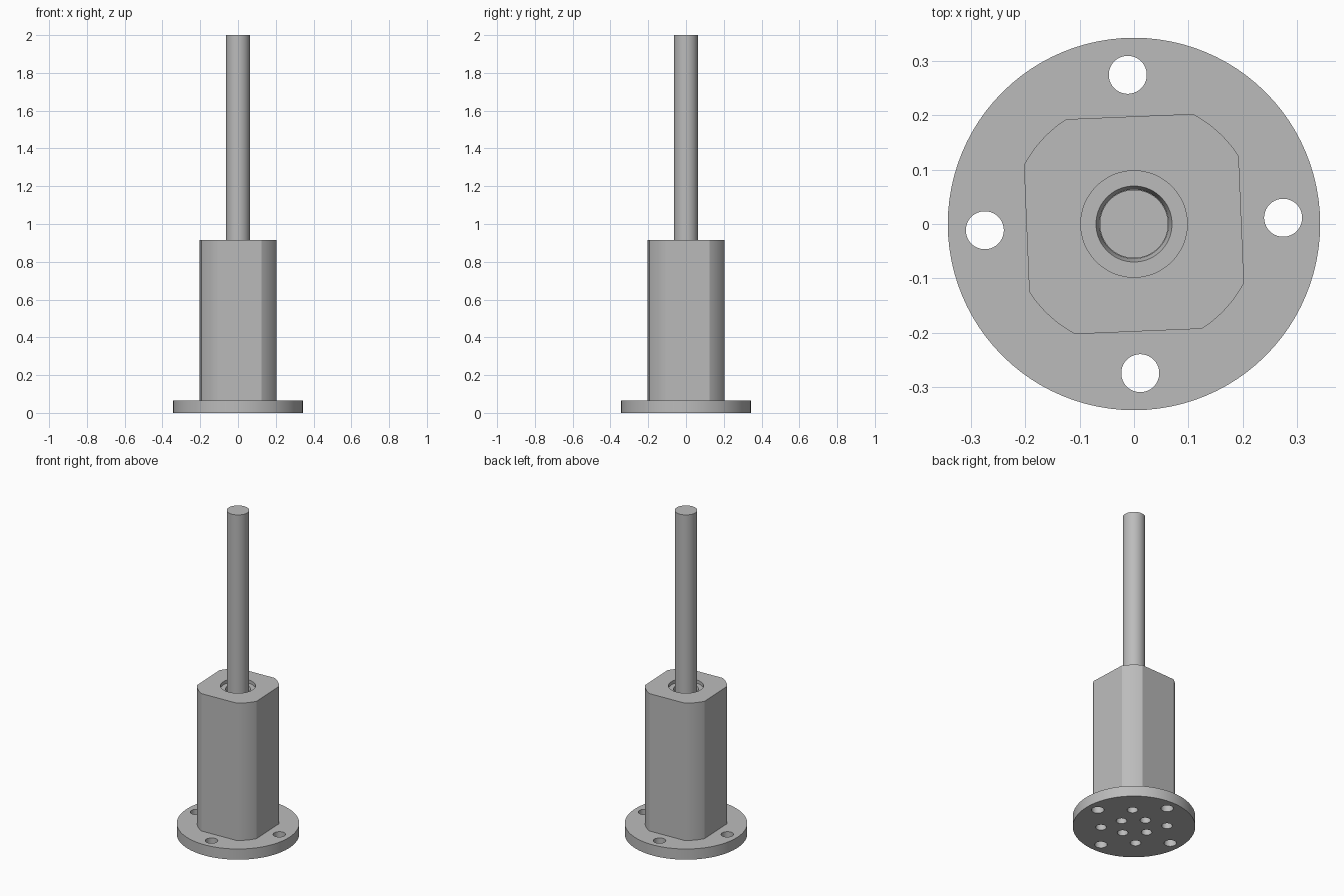
import bpy
import bmesh
from math import radians, degrees, acos, cos, sin, pi
from mathutils import Matrix

cube = bpy.data.objects.get("Cube")
if cube:
    bpy.data.objects.remove(cube, do_unlink=True)

TURN = radians(2.4)          # slight twist of the body and hole pattern
FLANGE_TOP, BODY_TOP, ROD_TOP = 0.066, 0.915, 2.0
BORE, ROD = 0.098, 0.063

grey = bpy.data.materials.new("machined_grey")
grey.use_nodes = True
colour = (0.5, 0.5, 0.5, 1)
grey.diffuse_color = colour
grey.node_tree.nodes["Principled BSDF"].inputs["Base Color"].default_value = colour


def finish(name, bm):
    mesh = bpy.data.meshes.new(name)
    bmesh.ops.recalc_face_normals(bm, faces=bm.faces)
    bm.to_mesh(mesh)
    bm.free()
    mesh.materials.append(grey)
    obj = bpy.data.objects.new(name, mesh)
    bpy.context.collection.objects.link(obj)
    return obj


def activate(obj):
    bpy.ops.object.select_all(action='DESELECT')
    obj.select_set(True)
    bpy.context.view_layer.objects.active = obj


def add_cylinder(bm, radius, z0, z1, x=0, y=0, segments=96):
    bmesh.ops.create_cone(bm, cap_ends=True, segments=segments, radius1=radius,
                          radius2=radius, depth=z1 - z0,
                          matrix=Matrix.Translation((x, y, (z0 + z1) / 2)))


def cylinder(name, radius, z0, z1):
    bm = bmesh.new()
    add_cylinder(bm, radius, z0, z1)
    return finish(name, bm)


def hole_ring(name, ring, radius, z0, z1, angle):
    """Four cylinders spread evenly around the axis."""
    bm = bmesh.new()
    for i in range(4):
        a = angle + i * pi / 2
        add_cylinder(bm, radius, z0, z1, ring * cos(a), ring * sin(a), 40)
    return finish(name, bm)


def cut(obj, cutters):
    activate(obj)
    for cutter in cutters:
        cutter.hide_render = True
        mod = obj.modifiers.new("cut", 'BOOLEAN')
        mod.operation = 'DIFFERENCE'
        mod.solver = 'EXACT'
        mod.object = cutter
        bpy.ops.object.modifier_apply(modifier=mod.name)


def smooth(obj):
    activate(obj)
    bpy.ops.object.shade_smooth_by_angle(angle=radians(20))


# Body: round bar with four milled flats
bm = bmesh.new()
corner = 0.23
start = acos(0.198 / corner)
steps = 12
outline = []
for quarter in range(4):
    for i in range(steps + 1):
        a = TURN + quarter * pi / 2 + start + (pi / 2 - 2 * start) * i / steps
        outline.append(bm.verts.new((corner * cos(a), corner * sin(a), FLANGE_TOP)))
base = bm.faces.new(outline)
top = bmesh.ops.extrude_face_region(bm, geom=[base], use_keep_orig=True)
bmesh.ops.translate(bm, vec=(0, 0, BODY_TOP - FLANGE_TOP),
                    verts=[v for v in top["geom"] if isinstance(v, bmesh.types.BMVert)])
body = finish("body", bm)

# Mounting flange
flange = cylinder("mounting_flange", 0.343, 0, FLANGE_TOP)

# Bore, bolt holes, body screw holes and inner screw holes
bore = cylinder("bore_cutter", BORE, 0, 1)
bolts = hole_ring("bolt_cutter", 0.275, 0.035, -0.1, 0.2, TURN)
screws = hole_ring("screw_cutter", 0.185, 0.03, -0.1, 0.2, TURN + pi / 4)
inner = hole_ring("inner_cutter", 0.095, 0.03, -0.1, 0.2, TURN)
cut(body, [bore, screws])
cut(flange, [bolts, screws, inner])
for cutter in (bore, bolts, screws, inner):
    bpy.data.objects.remove(cutter, do_unlink=True)

# Bearing ring: lathe-turned section with a chamfered mouth
ring_top = BODY_TOP - 0.02
section = [(BORE, ring_top - 0.12), (BORE, ring_top), (0.07, ring_top),
           (ROD + 0.0005, ring_top - 0.02), (ROD + 0.0005, ring_top - 0.12)]
bm = bmesh.new()
loop = [bm.verts.new((r, 0, z)) for r, z in section]
edges = [bm.edges.new((loop[i], loop[(i + 1) % len(loop)])) for i in range(len(loop))]
bmesh.ops.spin(bm, geom=loop + edges, cent=(0, 0, 0), axis=(0, 0, 1),
               angle=2 * pi, steps=96, use_merge=True)
bmesh.ops.remove_doubles(bm, verts=bm.verts, dist=0.0001)
bearing = finish("bearing_ring", bm)

# Sliding rod
rod = cylinder("rod", ROD, FLANGE_TOP + 0.06, ROD_TOP)

for part in (body, flange, bearing, rod):
    smooth(part)
